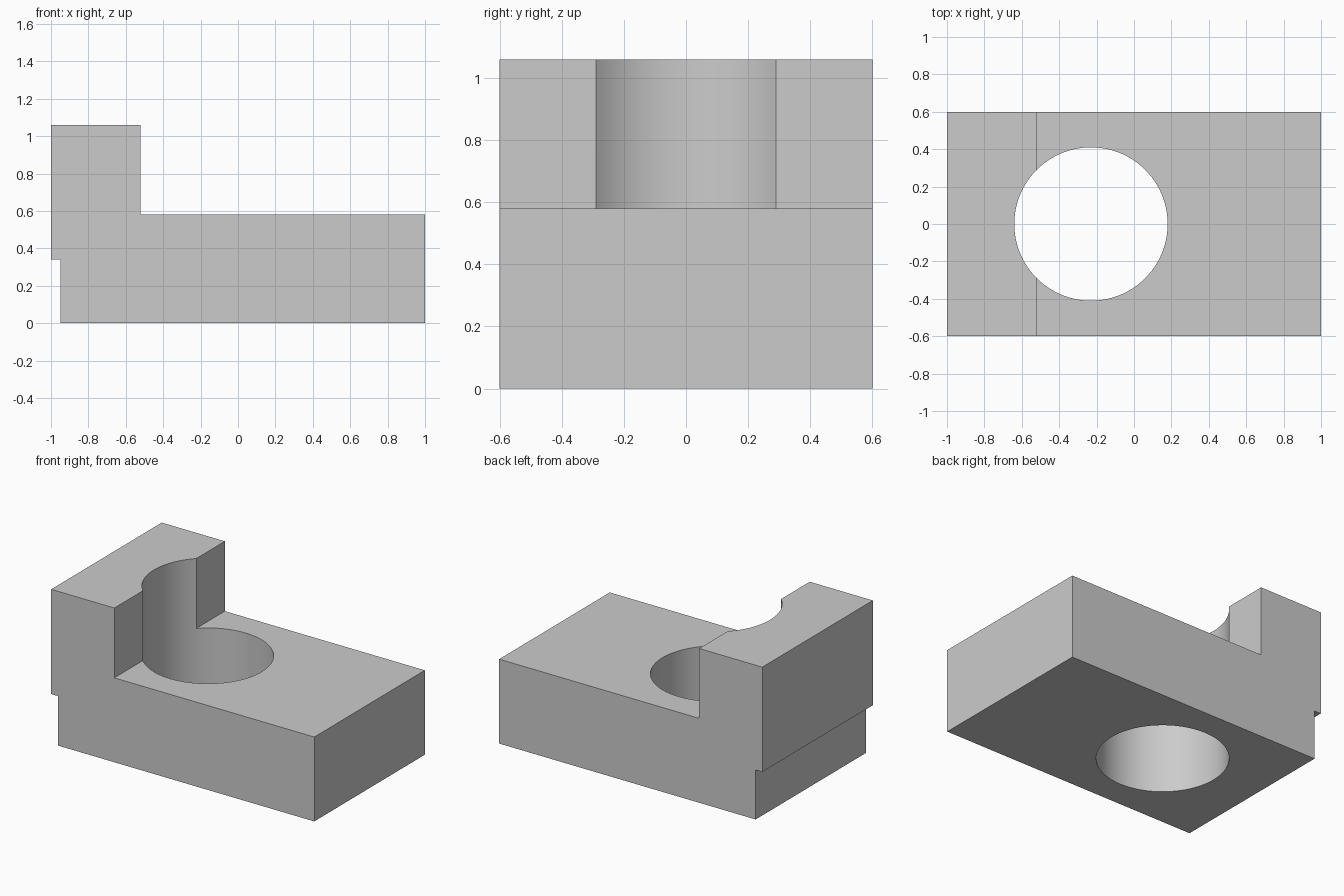
import bpy, bmesh, math

if "Cube" in bpy.data.objects:
    bpy.data.objects.remove(bpy.data.objects["Cube"])

grey = bpy.data.materials.new("plain grey")
grey.diffuse_color = (0.6, 0.6, 0.6, 1)
grey.use_nodes = True
grey.node_tree.nodes["Principled BSDF"].inputs["Base Color"].default_value = grey.diffuse_color


def extruded(name, outline, axis, start, depth):
    """Solid made by sweeping an outline of 3D points along an axis."""
    bm = bmesh.new()
    face = bm.faces.new([bm.verts.new(p) for p in outline(start)])
    swept = bmesh.ops.extrude_face_region(bm, geom=[face])["geom"]
    move = [depth if i == axis else 0 for i in range(3)]
    bmesh.ops.translate(bm, vec=move, verts=[g for g in swept if isinstance(g, bmesh.types.BMVert)])
    bmesh.ops.recalc_face_normals(bm, faces=bm.faces)
    mesh = bpy.data.meshes.new(name)
    bm.to_mesh(mesh)
    bm.free()
    mesh.materials.append(grey)
    obj = bpy.data.objects.new(name, mesh)
    bpy.context.collection.objects.link(obj)
    return obj


# Stepped side profile with an undercut below the raised end
PROFILE = [(-0.95, 0), (1, 0), (1, 0.58), (-0.52, 0.58),
           (-0.52, 1.06), (-1, 1.06), (-1, 0.34), (-0.95, 0.34)]
block = extruded("stepped_block", lambda y: [(x, y, z) for x, z in PROFILE], 1, -0.6, 1.2)

# Vertical through bore, which also scoops the raised end
SIDES, RADIUS, CENTRE_X = 96, 0.41, -0.23
circle = [(CENTRE_X + RADIUS * math.cos(2 * math.pi * i / SIDES),
           RADIUS * math.sin(2 * math.pi * i / SIDES)) for i in range(SIDES)]
cutter = extruded("bore_cutter", lambda z: [(x, y, z) for x, y in circle], 2, -0.2, 1.6)

cut = block.modifiers.new("bore", 'BOOLEAN')
cut.operation = 'DIFFERENCE'
cut.solver = 'EXACT'
cut.object = cutter
bpy.context.view_layer.objects.active = block
block.select_set(True)
bpy.ops.object.modifier_apply(modifier=cut.name)
bpy.data.objects.remove(cutter)

# Smooth bore wall, crisp edges elsewhere
bpy.ops.object.shade_smooth_by_angle(angle=math.radians(30))
